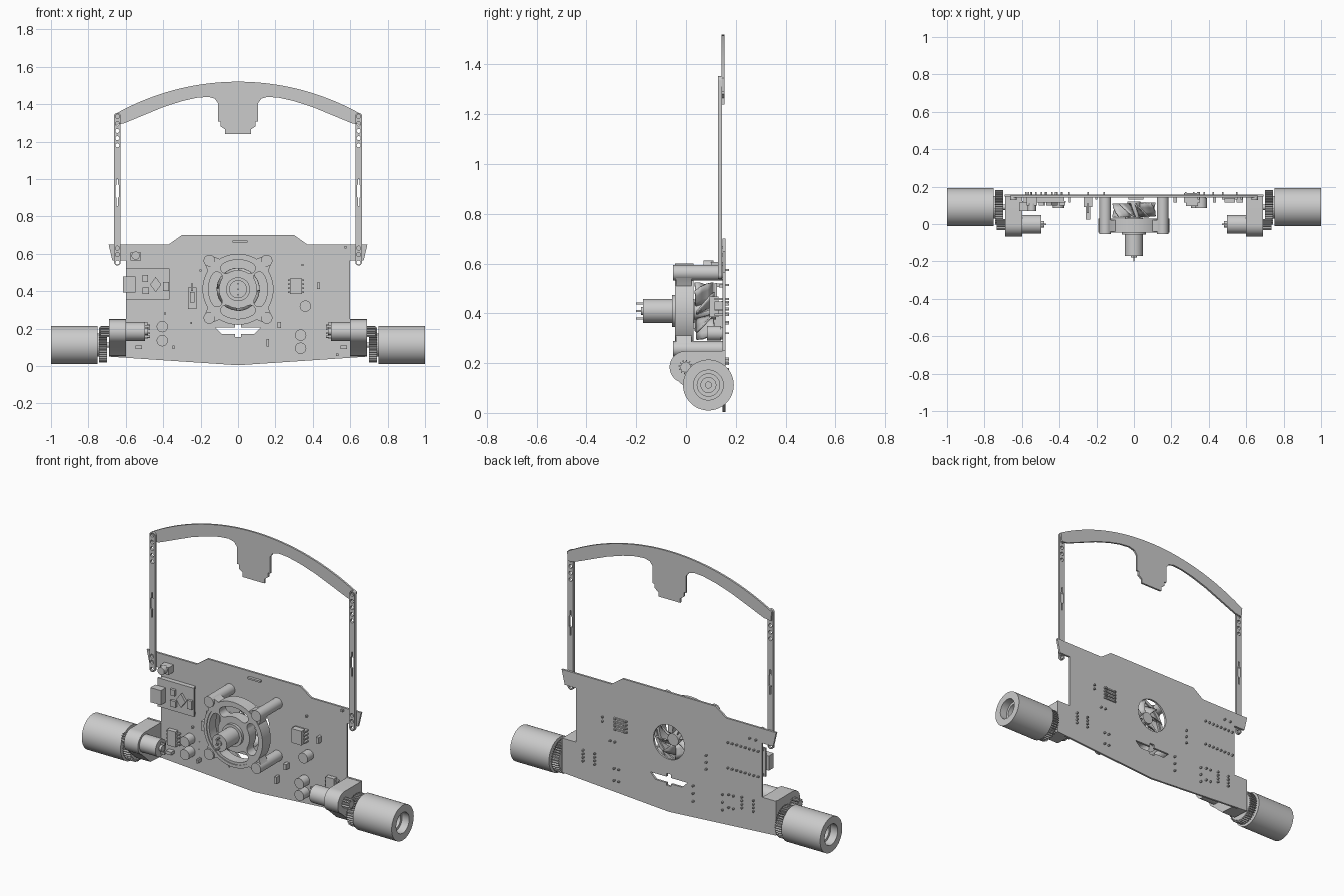
import bpy, bmesh, math
from math import sin, cos, pi, radians

if "Cube" in bpy.data.objects:
    bpy.data.objects.remove(bpy.data.objects["Cube"])


def circle(u, v, r, n=32):
    return [(u + r * cos(2 * pi * i / n), v + r * sin(2 * pi * i / n)) for i in range(n)]


def arc(u, v, r, a0, a1, n=12):
    return [(u + r * cos(radians(a0 + (a1 - a0) * i / n)),
             v + r * sin(radians(a0 + (a1 - a0) * i / n))) for i in range(n + 1)]


def gear(u, v, r, depth, teeth):
    pts = []
    for i in range(teeth):
        for k, rr in ((0, r - depth), (.45, r - depth), (.6, r), (.85, r)):
            a = 2 * pi * (i + k) / teeth
            pts.append((u + rr * cos(a), v + rr * sin(a)))
    return pts


def finish(name, bm):
    bmesh.ops.remove_doubles(bm, verts=bm.verts, dist=1e-5)
    bmesh.ops.recalc_face_normals(bm, faces=bm.faces)
    me = bpy.data.meshes.new(name)
    bm.to_mesh(me)
    bm.free()
    me.shade_smooth()
    me.set_sharp_from_angle(angle=radians(32))
    ob = bpy.data.objects.new(name, me)
    bpy.context.collection.objects.link(ob)
    return ob


def plate(name, loops, a, b, axis='y'):
    """Extrude outline + hole loops from a to b; loops are (x,z) for y, (y,z) for x."""
    cu = bpy.data.curves.new(name, 'CURVE')
    cu.dimensions, cu.fill_mode, cu.extrude = '2D', 'BOTH', abs(b - a) / 2
    for loop in loops:
        sp = cu.splines.new('POLY')
        sp.points.add(len(loop) - 1)
        for p, (u, v) in zip(sp.points, loop):
            p.co = (u, v, 0, 1)
        sp.use_cyclic_u = True
    tmp = bpy.data.objects.new(name + "_tmp", cu)
    bpy.context.collection.objects.link(tmp)
    dg = bpy.context.evaluated_depsgraph_get()
    src = bpy.data.meshes.new_from_object(tmp.evaluated_get(dg))
    bm = bmesh.new()
    bm.from_mesh(src)
    mid = (a + b) / 2
    for vt in bm.verts:
        u, v, w = vt.co
        vt.co = (u, mid + w, v) if axis == 'y' else (mid + w, u, v)
    bpy.data.objects.remove(tmp)
    bpy.data.curves.remove(cu)
    bpy.data.meshes.remove(src)
    return finish(name, bm)


def boxes(name, items):
    """One object from boxes given as (x0, x1, y0, y1, z0, z1)."""
    bm = bmesh.new()
    for x0, x1, y0, y1, z0, z1 in items:
        for v in bmesh.ops.create_cube(bm, size=1)['verts']:
            v.co = ((x0 + x1) / 2 + v.co.x * (x1 - x0), (y0 + y1) / 2 + v.co.y * (y1 - y0),
                    (z0 + z1) / 2 + v.co.z * (z1 - z0))
    return finish(name, bm)


FZ = .41     # fan axis height
BF = .146    # board front face

# Main circuit board with fan opening and lower slot
half = [(.69, .05), (.69, .25), (.6, .25), (.6, .565), (.672, .565), (.692, .65), (.37, .65), (.3, .70)]
outline = [(0, .004)] + half + [(-x, z) for x, z in reversed(half)]
sl = [(.015, .225), (.015, .205), (.12, .205), (.085, .17), (.015, .17), (.015, .155)]
slot = sl + [(-x, z) for x, z in reversed(sl)]
plate("main_board", [outline, circle(0, FZ, .1, 48), slot], BF, .158)

# Front sensor arch
inner = [(-.655, 1.29), (-.61, 1.297), (-.4, 1.384), (-.3, 1.416), (-.22, 1.434), (-.16, 1.439), (-.125, 1.43),
         (-.107, 1.405), (-.107, 1.307), (-.094, 1.307), (-.094, 1.282), (-.07, 1.265), (-.07, 1.24)]
R = 1.332
arch = arc(0, 1.52 - R, R, 60.3, 119.7, 40) + inner + [(-x, z) for x, z in reversed(inner)]
plate("sensor_arch", [arch], .143, .154)

for s in (-1, 1):
    side = "left" if s < 0 else "right"
    cx = .645 * s

    # Perforated side strut
    holes = [circle(cx, z, .011, 16) for z in (1.335, 1.295, 1.257, 1.218, 1.18, .63, .595, .553)]
    groove = [(cx - .004, .855), (cx + .004, .855), (cx + .004, .9), (cx + .009, .905), (cx + .009, .965),
              (cx + .004, .97), (cx + .004, 1.0), (cx - .004, 1.0), (cx - .004, .97), (cx - .009, .965),
              (cx - .009, .905), (cx - .004, .9)]
    strut = arc(cx, .555, .018, 180, 360) + arc(cx, 1.335, .018, 0, 180)
    plate(side + "_strut", [strut, groove] + holes, .129, .144)

    # Motor mount, motor and pinion
    my, mz = -.002, .184
    mount = arc(my, mz, .064, 90, 245, 20) + [(.05, .055), (.146, .05), (.146, .248)]
    plate(side + "_motor_mount", [mount], .6 * s, .69 * s, 'x')
    plate(side + "_mount_screw", [circle(cx, .095, .013, 20)], .02, .1)
    plate(side + "_motor", [circle(my, mz, .05)], .497 * s, .61 * s, 'x')
    plate(side + "_motor_cap", [circle(my, mz, .018, 20)], .482 * s, .5 * s, 'x')
    boxes(side + "_motor_terminals", [(min(.47 * s, .5 * s), max(.47 * s, .5 * s), my - .004, my + .004, z, z + .012)
                                      for z in (.152, .206)])
    plate(side + "_pinion", [gear(my, mz, .029, .009, 12)], .69 * s, .735 * s, 'x')

    # Drive gear, tyre and hub
    wy, wz = .09, .112
    plate(side + "_drive_gear", [gear(wy, wz, .093, .012, 40), circle(wy, wz, .02)], .7 * s, .742 * s, 'x')
    plate(side + "_tyre", [circle(wy, wz, .102, 64), circle(wy, wz, .06, 48)], .75 * s, 1.0 * s, 'x')
    plate(side + "_hub", [circle(wy, wz, .061, 48), circle(wy, wz, .045, 32)], .735 * s, .955 * s, 'x')
    plate(side + "_bearing", [circle(wy, wz, .046), circle(wy, wz, .03)], .74 * s, .9 * s, 'x')
    plate(side + "_bearing_core", [circle(wy, wz, .031)], .74 * s, .88 * s, 'x')
    plate(side + "_axle", [circle(wy, wz, .014, 20)], .66 * s, .91 * s, 'x')

    # Motor driver chip with legs
    x0, x1 = sorted((.485 * s, .54 * s))
    boxes(side + "_driver_chip", [(x0, x1, .115, .14, .145, .235)] +
          [(x0 - .014, x1 + .014, .13, .147, .15 + i * .021, .159 + i * .021) for i in range(4)])

# Fan frame: lobed ring with four kidney openings
lobed = []
for q in range(4):
    a = 90 * q + 45
    lx, lz = .216 * cos(radians(a)), FZ + .216 * sin(radians(a))
    lobed += arc(0, FZ, .188, a - 76, a - 14, 14) + arc(lx, lz, .031, a - 90, a + 90, 12)
kidneys = []
for q in range(4):
    a = 90 * q
    end = lambda t: (.13 * cos(radians(t)), FZ + .13 * sin(radians(t)))
    kidneys.append(arc(0, FZ, .158, a - 30, a + 30) + arc(*end(a + 30), .028, a + 35, a + 205, 8) +
                   arc(0, FZ, .102, a + 30, a - 30) + arc(*end(a - 30), .028, a + 155, a + 325, 8))
plate("fan_frame", [lobed, circle(0, FZ, .05)] + kidneys, -.04, .022)
plate("fan_rim", [circle(0, FZ, .19, 64), circle(0, FZ, .172, 64)], -.045, .03)
plate("fan_collar", [circle(0, FZ, .064, 40), circle(0, FZ, .047, 40)], -.056, .03)
for sx in (-1, 1):
    for sz in (-1, 1):
        plate("fan_post", [circle(.153 * sx, FZ + .153 * sz, .031, 28)], -.053, BF)

# Fan motor and impeller
plate("fan_motor", [circle(0, FZ, .048, 40)], -.172, .035)
plate("fan_motor_boss", [circle(0, FZ, .016, 20)], -.18, -.17)
boxes("fan_motor_pins", [(-.004, .004, -.2, -.17, FZ + d - .004, FZ + d + .004) for d in (-.03, 0, .03)])
plate("impeller_hub", [circle(0, FZ, .035)], .03, .12)
bm = bmesh.new()
for i in range(8):
    rows = []
    for r in (.03, .06, .09, .115):
        row = []
        for j in range(4):
            a = 2 * pi * i / 8 + (j / 3 - .5) * .75 + r * 3
            row.append(bm.verts.new((r * cos(a), .04 + .07 * j / 3, FZ + r * sin(a))))
        rows.append(row)
    for k in range(3):
        for j in range(3):
            bm.faces.new((rows[k][j], rows[k + 1][j], rows[k + 1][j + 1], rows[k][j + 1]))
blades = finish("impeller_blades", bm)
blades.modifiers.new("thickness", 'SOLIDIFY').thickness = .007

# Controller module on its headers
boxes("controller_module", [(-.6, -.365, .115, .124, .355, .522), (-.59, -.375, .124, BF, .358, .372),
                            (-.59, -.375, .124, BF, .506, .52), (-.51, -.48, .1, .115, .45, .485),
                            (-.51, -.475, .1, .115, .385, .42), (-.4, -.37, .1, .115, .4, .45)])
boxes("controller_socket", [(-.615, -.547, .07, .115, .392, .477)])
plate("controller_chip", [[(-.44, .395), (-.41, .435), (-.44, .475), (-.47, .435)]], .1, .116)

# Trim button, indicator connector and top sensor
boxes("button_base", [(-.575, -.518, .1, BF, .565, .607)])
plate("button_cap", [circle(-.547, .59, .022, 24)], .07, .11)
boxes("slide_switch", [(-.268, -.222, .09, BF, .305, .42), (-.257, -.233, .025, .1, .34, .395),
                       (-.25, -.24, .06, .11, .4, .44)])
boxes("top_sensor", [(-.03, .05, .13, BF, .66, .67)])

# Eight-leg chip
boxes("logic_chip", [(.278, .342, .095, .13, .385, .468)] +
      [(.268, .352, .115, BF + .02, .39 + i * .021, .399 + i * .021) for i in range(4)])

# Capacitors
for x, z in ((-.405, .21), (-.405, .135), (.36, .32), (.335, .165), (.335, .095)):
    plate("capacitor", [circle(x, z, .03, 28)], .085, .14)
    plate("capacitor_base", [circle(x, z, .025, 28)], .138, BF)

# Small surface parts
small = [(.43, .43, .016, .035), (.22, .22, .02, .032), (.16, .125, .014, .04), (-.53, .1, .035, .018),
         (.565, .1, .035, .018), (.575, .635, .012, .012), (.345, .54, .01, .01), (-.25, .23, .01, .01),
         (-.39, .28, .01, .01), (-.345, .1, .012, .02), (.53, .06, .012, .012), (-.2, .51, .012, .012)]
boxes("small_parts", [(x - w / 2, x + w / 2, .115 if h > .015 else .132, BF, z - h / 2, z + h / 2)
                      for x, z, w, h in small])

# Solder pins standing out of the back: x, z, dx, dz, count
rows = [(-.58, .365, .0278, 0, 8), (-.58, .513, .0278, 0, 8), (.278, .394, 0, .021, 4), (.342, .394, 0, .021, 4),
        (.475, .155, 0, .021, 4), (.55, .155, 0, .021, 4), (-.475, .155, 0, .021, 4), (-.55, .155, 0, .021, 4),
        (-.245, .32, 0, .04, 3), (.425, .42, 0, .025, 2), (.35, .165, -.03, 0, 2), (.35, .095, -.03, 0, 2),
        (.375, .32, -.03, 0, 2), (-.42, .21, .03, 0, 2), (-.42, .135, .03, 0, 2), (-.565, .575, .04, 0, 2),
        (-.35, .11, 0, .045, 3), (-.16, .11, 0, .045, 3)]
boxes("solder_pins", [(x + i * dx - .004, x + i * dx + .004, .142, .172, z + i * dz - .004, z + i * dz + .004)
                      for x, z, dx, dz, n in rows for i in range(n)])
